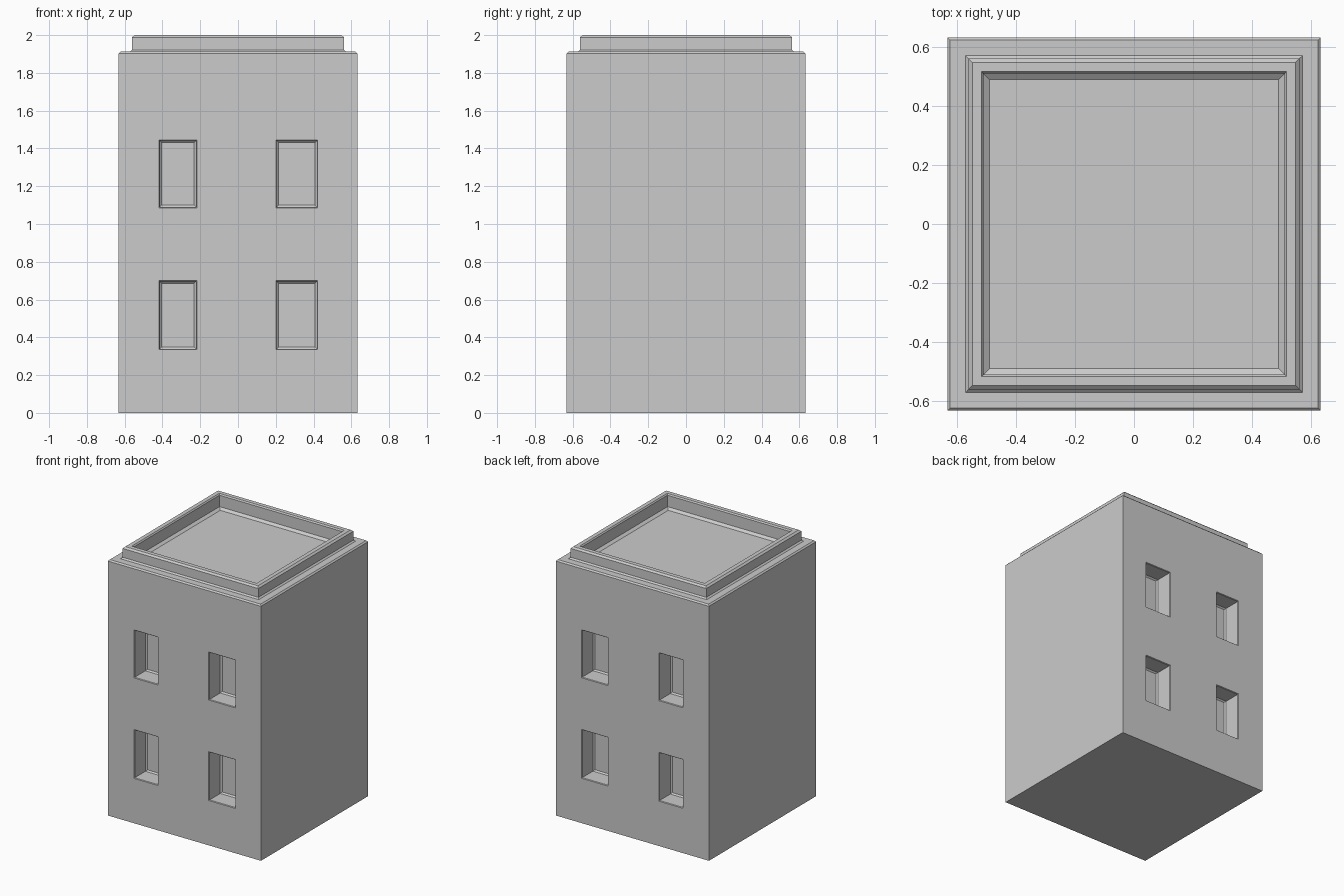
import bpy
import bmesh

if "Cube" in bpy.data.objects:
    bpy.data.objects.remove(bpy.data.objects["Cube"])


def loft(bm, loops):
    """Join a stack of four-cornered loops and cap both ends."""
    rings = [[bm.verts.new(co) for co in loop] for loop in loops]
    for a, b in zip(rings, rings[1:]):
        for i in range(4):
            j = (i + 1) % 4
            bm.faces.new((a[i], a[j], b[j], b[i]))
    bm.faces.new(rings[0][::-1])
    bm.faces.new(rings[-1])


def make_object(name, bm):
    bmesh.ops.recalc_face_normals(bm, faces=bm.faces[:])
    mesh = bpy.data.meshes.new(name)
    bm.to_mesh(mesh)
    bm.free()
    obj = bpy.data.objects.new(name, mesh)
    bpy.context.collection.objects.link(obj)
    return obj


# Tower: walls, chamfered ledge, parapet and sunken roof as (half width, z)
profile = [(0.633, 0), (0.633, 1.902), (0.623, 1.912), (0.572, 1.912),
           (0.561, 1.922), (0.561, 1.988), (0.548, 2.0), (0.517, 2.0),
           (0.510, 1.99), (0.510, 1.905), (0.49, 1.89)]
bm = bmesh.new()
loft(bm, [[(-r, -r, z), (r, -r, z), (r, r, z), (-r, r, z)] for r, z in profile])
tower = make_object("tower_block", bm)

# Window recesses, repeated on the front and back walls: (y, inset)
columns = [(-0.418, -0.218), (0.201, 0.422)]
rows = [(0.335, 0.70), (1.086, 1.445)]
recess = [(0.68, 0), (0.633, 0), (0.628, 0.004), (0.503, 0.004), (0.493, 0.014)]
bm = bmesh.new()
for side in (-1, 1):
    for x0, x1 in columns:
        for z0, z1 in rows:
            loft(bm, [[(x0 + i, side * y, z0 + i), (x1 - i, side * y, z0 + i),
                       (x1 - i, side * y, z1 - i), (x0 + i, side * y, z1 - i)]
                      for y, i in recess])
cutter = make_object("window_cutter", bm)
cutter.hide_render = True
cutter.display_type = 'WIRE'

cut = tower.modifiers.new("windows", 'BOOLEAN')
cut.operation = 'DIFFERENCE'
cut.solver = 'EXACT'
cut.object = cutter
